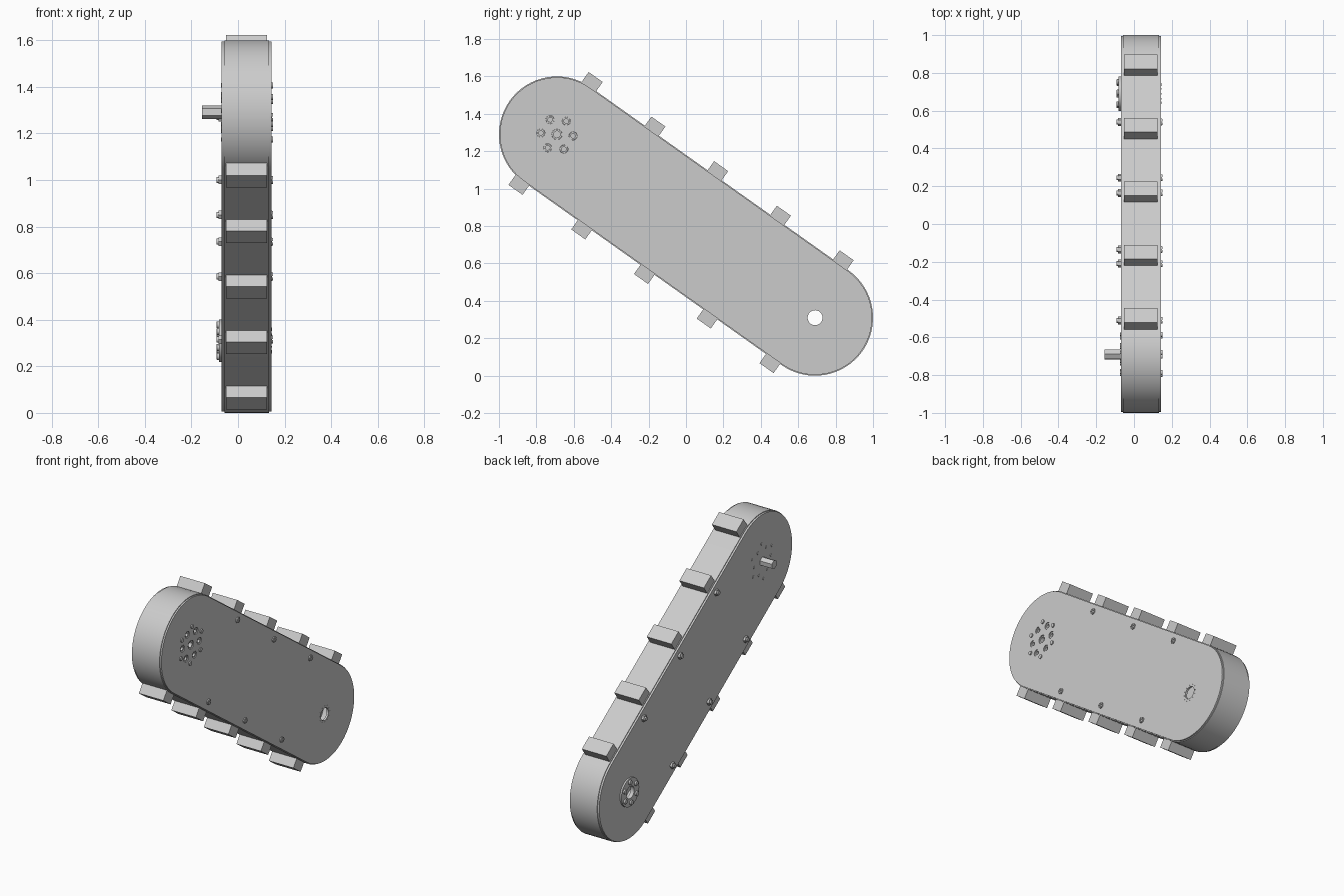
import bpy, bmesh, math
from mathutils import Matrix, Vector

cube = bpy.data.objects.get("Cube")
if cube:
    bpy.data.objects.remove(cube, do_unlink=True)

grey = bpy.data.materials.new("light_grey")
grey.use_nodes = True
grey.diffuse_color = (0.6, 0.6, 0.6, 1)
grey.node_tree.nodes["Principled BSDF"].inputs["Base Color"].default_value = (0.6, 0.6, 0.6, 1)

# Profiles lie in the (y, z) plane and are extruded along x
TOP = Vector((-0.69, 1.29))
LOW = Vector((0.69, 0.31))
ALONG = (LOW - TOP).normalized()
NORMAL = Vector((-ALONG.y, ALONG.x))
TILT = math.atan2(ALONG.y, ALONG.x)
STAND = Matrix(((0, 0, 1, 0), (1, 0, 0, 0), (0, 1, 0, 0), (0, 0, 0, 1)))


def arc(centre, radius, start, end, steps):
    return [centre + radius * Vector((math.cos(a), math.sin(a)))
            for a in (start + (end - start) * i / steps for i in range(steps + 1))]


def circle(centre, radius, sides=24, turn=0.0):
    return arc(centre, radius, turn, turn + math.tau, sides)[:-1]


def ring_of(centre, radius, count, turn):
    return circle(centre, radius, count, math.radians(turn))


def stadium(radius):
    q = TILT + math.pi / 2
    return arc(TOP, radius, q, q + math.pi, 32) + arc(LOW, radius, q + math.pi, q + math.tau, 32)


def slab(name, outlines, x0, x1, bevel=0.0):
    """Extrude closed outlines from x0 to x1; nested outlines become holes."""
    curve = bpy.data.curves.new(name, "CURVE")
    curve.dimensions = "2D"
    curve.fill_mode = "BOTH"
    curve.extrude = (x1 - x0) / 2 - bevel
    curve.bevel_depth = bevel
    curve.offset = -bevel
    curve.bevel_resolution = 1
    for outline in outlines:
        spline = curve.splines.new("POLY")
        spline.points.add(len(outline) - 1)
        for point, p in zip(spline.points, outline):
            point.co = (p.x, p.y, 0, 1)
        spline.use_cyclic_u = True
    obj = bpy.data.objects.new(name, curve)
    bpy.context.collection.objects.link(obj)
    obj.matrix_world = Matrix.Translation(((x0 + x1) / 2, 0, 0)) @ STAND
    bpy.ops.object.select_all(action="DESELECT")
    obj.select_set(True)
    bpy.context.view_layer.objects.active = obj
    bpy.ops.object.convert(target="MESH")
    obj = bpy.context.object
    bm = bmesh.new()
    bm.from_mesh(obj.data)
    bmesh.ops.remove_doubles(bm, verts=bm.verts, dist=0.0001)
    bmesh.ops.recalc_face_normals(bm, faces=bm.faces)
    bm.to_mesh(obj.data)
    bm.free()
    obj.data.materials.clear()
    obj.data.materials.append(grey)
    bpy.ops.object.shade_smooth_by_angle(angle=math.radians(30))
    return obj


# Belt loop and side plates
slab("belt", [stadium(0.31), stadium(0.297)], -0.058, 0.133)
motor_holes = [circle(c, 0.022) for c in ring_of(TOP, 0.087, 6, -5)]
slab("shaft_side_plate", [stadium(0.305), circle(LOW, 0.04)], -0.07, -0.055)
slab("motor_side_plate",
     [stadium(0.305), circle(LOW, 0.04), circle(TOP, 0.028)] + motor_holes, 0.13, 0.143)

# Cleats on both straight runs
cleats = []
for side in (1, -1):
    for i in range(5):
        mid = TOP + ALONG * (-0.009 + 0.4115 * i)
        cleats.append([mid + ALONG * a + NORMAL * (n * side)
                       for a, n in ((-0.046, 0.305), (0.046, 0.305), (0.046, 0.37), (-0.046, 0.37))])
slab("cleats", cleats, -0.052, 0.125)

# Through bolts: cross heads on one side, nuts on the other
bolts = [TOP + ALONG * (0.412 + 0.46 * i) + NORMAL * n
         for n in (0.262, -0.262) for i in range(3)]
bolts = [Vector(p) for p in ((-0.21, 1.27), (0.165, 1.0), (0.54, 0.735),
                             (-0.51, 0.85), (-0.135, 0.585), (0.245, 0.315))]
slab("bolt_heads", [circle(b, 0.018) for b in bolts], 0.14, 0.147)
quarters = []
for b in bolts:
    for k in range(4):
        a = k * math.pi / 2
        corner = b + 0.004 * Vector((math.cos(a + math.pi / 4), math.sin(a + math.pi / 4)))
        quarters.append([corner] + arc(corner, 0.014, a, a + math.pi / 2, 6))
slab("bolt_head_quarters", quarters, 0.146, 0.151)
slab("nuts", [circle(b, 0.021, 6) for b in bolts], -0.084, -0.069)
slab("bolt_ends", [circle(b, 0.013, 16) for b in bolts], -0.093, -0.08)

# Motor inside the high end, seen through the plate holes
slab("motor_face", [circle(TOP, 0.13, 48)], -0.05, 0.115)
slab("motor_screws", [ring for c in ring_of(TOP, 0.087, 6, -5)
                      for ring in (circle(c, 0.021), circle(c, 0.012))], 0.114, 0.138)
slab("motor_bearing", [circle(TOP, 0.027), circle(TOP, 0.018)], 0.114, 0.138)
slab("motor_studs", [circle(c, 0.013, 16) for c in ring_of(TOP, 0.117, 6, 25)], 0.14, 0.15)
slab("shaft_side_studs", [circle(c, 0.009, 12) for r, t in ((0.087, -5), (0.117, 25))
                          for c in ring_of(TOP, r, 6, t)], -0.074, -0.068)

# Drive shaft
slab("drive_shaft", [circle(TOP, 0.029, 6, TILT)], -0.155, -0.045)

# Bearing flange on the low end, with its bolts and the pins opposite
slab("flange", [circle(LOW, 0.092, 48), circle(LOW, 0.04)], -0.081, -0.068)
slab("flange_bolts", [circle(c, 0.015, 16) for c in ring_of(LOW, 0.068, 6, 25)],
     -0.092, -0.078, bevel=0.003)
slab("flange_pins", [circle(c, 0.004, 8) for c in ring_of(LOW, 0.052, 12, 0)], 0.14, 0.145)
